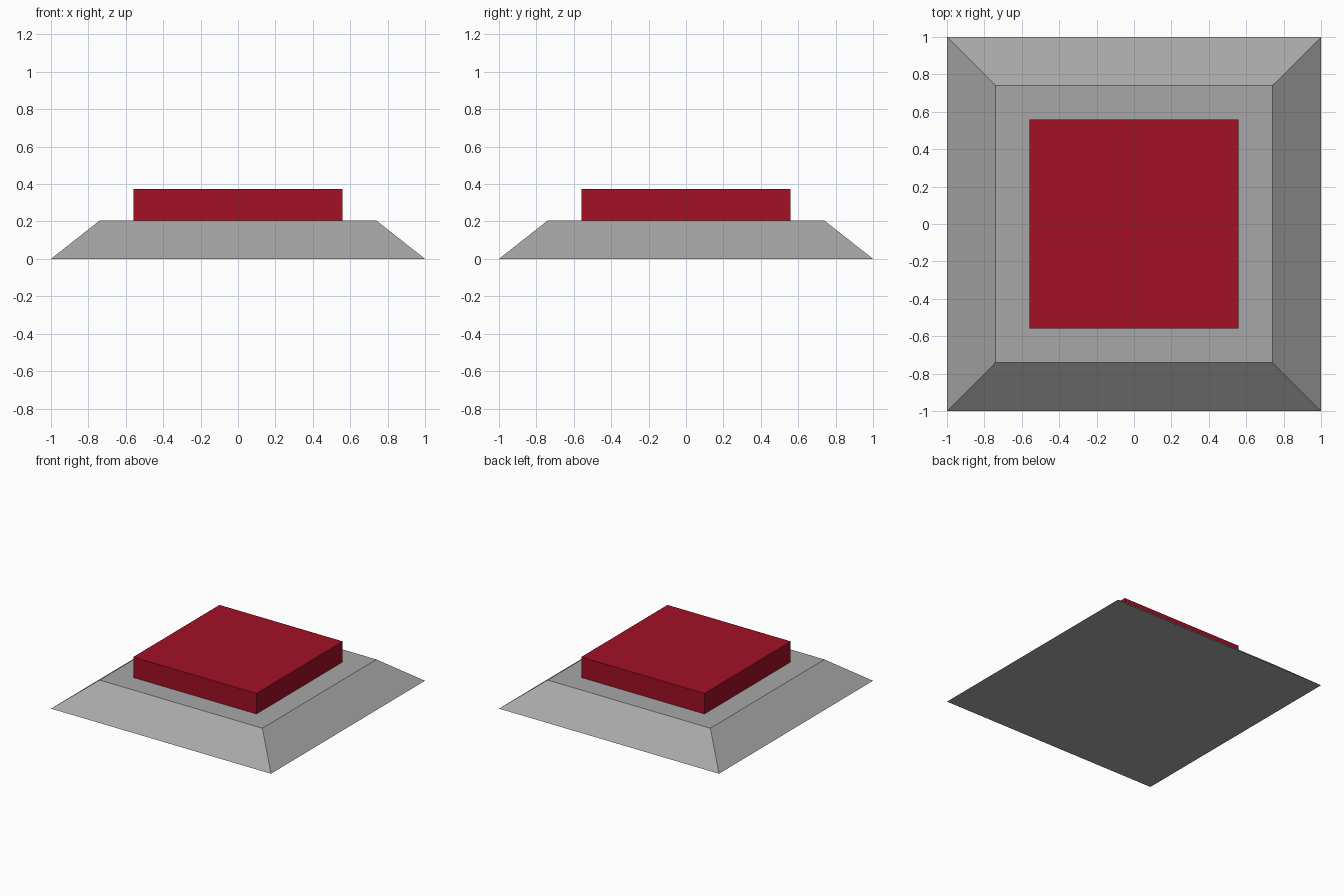
import bpy, bmesh

if "Cube" in bpy.data.objects:
    bpy.data.objects.remove(bpy.data.objects["Cube"])


def material(name, rgb):
    m = bpy.data.materials.new(name)
    m.diffuse_color = (*rgb, 1.0)
    m.use_nodes = True
    m.node_tree.nodes["Principled BSDF"].inputs["Base Color"].default_value = m.diffuse_color
    return m


def tapered_block(name, bottom_half, top_half, z0, z1, mat):
    """Square block whose top may be narrower than its bottom."""
    bm = bmesh.new()
    bmesh.ops.create_cube(bm, size=2.0)
    for v in bm.verts:
        half, z = (top_half, z1) if v.co.z > 0 else (bottom_half, z0)
        v.co = (v.co.x * half, v.co.y * half, z)
    mesh = bpy.data.meshes.new(name)
    bm.to_mesh(mesh)
    bm.free()
    mesh.materials.append(mat)
    obj = bpy.data.objects.new(name, mesh)
    bpy.context.collection.objects.link(obj)
    return obj


grey = material("grey", (0.39, 0.39, 0.39))
red = material("dark red", (0.36, 0.005, 0.018))

# Sloped base plate
tapered_block("base", 1.0, 0.74, 0.0, 0.205, grey)

# Square push button sitting on the base
tapered_block("button", 0.56, 0.56, 0.205, 0.374, red)
